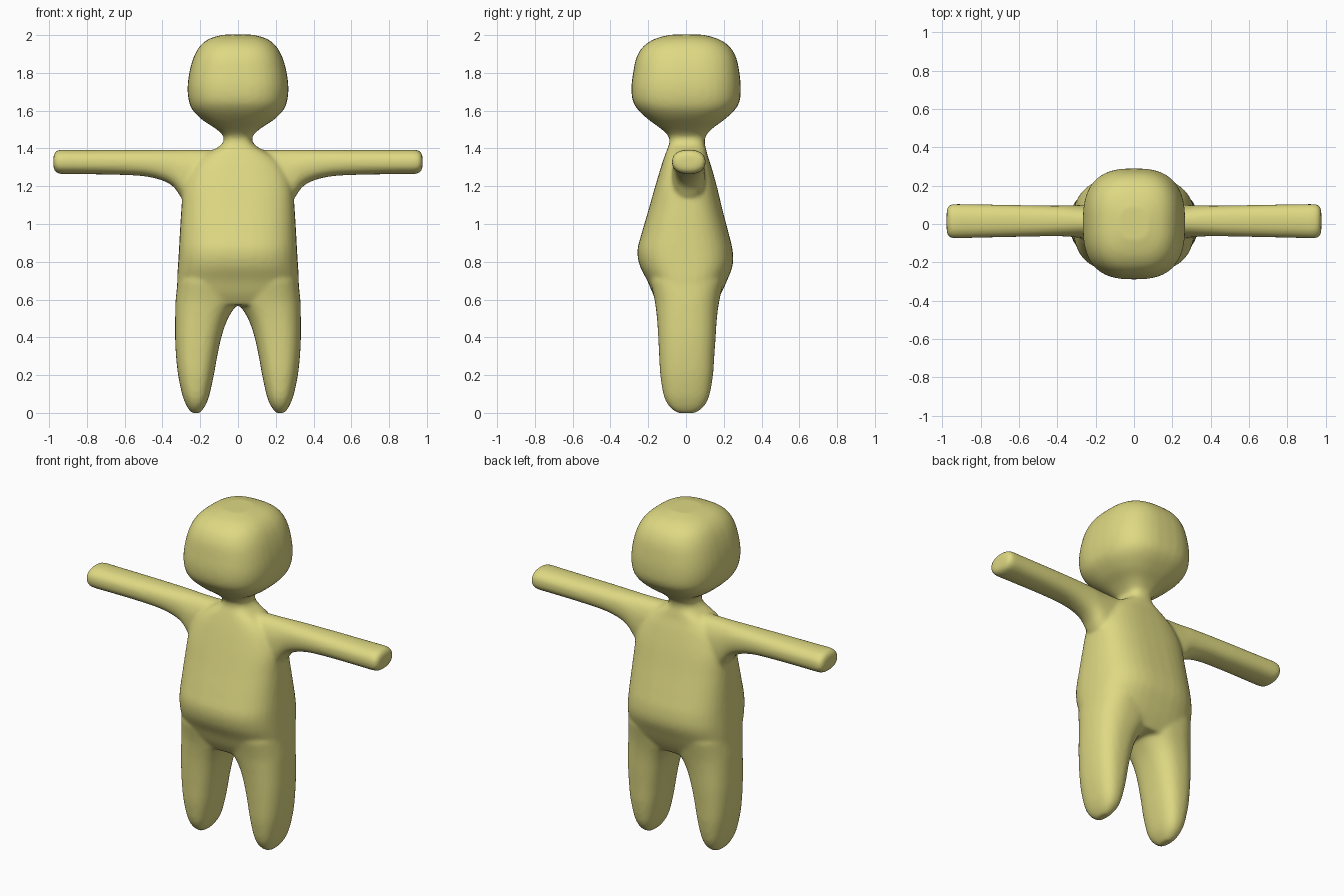
import bpy, bmesh, math
from mathutils import Vector

SEG = 40
bm = bmesh.new()


def resample(rows, steps=5):
    """Catmull-Rom curve through the section rows."""
    out = []
    for i in range(len(rows) - 1):
        p0, p1 = rows[max(i - 1, 0)], rows[i]
        p2, p3 = rows[i + 1], rows[min(i + 2, len(rows) - 1)]
        for k in range(steps):
            t = k / steps
            out.append([0.5 * (2 * b + (c - a) * t + (2 * a - 5 * b + 4 * c - d) * t * t
                               + (3 * b - a - 3 * c + d) * t ** 3)
                        for a, b, c, d in zip(p0, p1, p2, p3)])
    return out + [list(rows[-1])]


def loft(rows, place, power):
    """Closed skin over superellipse sections: (t, u_min, u_max, v_min, v_max)."""
    rings = []
    for t, u0, u1, v0, v1 in resample(rows):
        ring = []
        for k in range(SEG):
            a = 2 * math.pi * k / SEG
            c, s = math.cos(a), math.sin(a)
            u = (u0 + u1) / 2 + (u1 - u0) / 2 * math.copysign(abs(c) ** (2 / power), c)
            v = (v0 + v1) / 2 + (v1 - v0) / 2 * math.copysign(abs(s) ** (2 / power), s)
            ring.append(bm.verts.new(place(t, u, v)))
        rings.append(ring)
    for r, q in zip(rings, rings[1:]):
        for k in range(SEG):
            j = (k + 1) % SEG
            bm.faces.new((r[k], r[j], q[j], q[k]))
    bm.faces.new(rings[0][::-1])
    bm.faces.new(rings[-1])


# Torso, neck and head: z, half width, front y, back y
trunk = [
    (0.57, 0.28, -0.14, 0.15), (0.63, 0.317, -0.175, 0.185), (0.70, 0.322, -0.205, 0.217),
    (0.78, 0.318, -0.245, 0.247), (0.86, 0.313, -0.257, 0.247), (0.95, 0.308, -0.235, 0.226),
    (1.08, 0.300, -0.197, 0.192), (1.20, 0.288, -0.163, 0.163), (1.30, 0.245, -0.133, 0.135),
    (1.36, 0.185, -0.113, 0.115), (1.395, 0.125, -0.10, 0.107), (1.42, 0.088, -0.09, 0.10),
    (1.45, 0.074, -0.088, 0.10), (1.475, 0.085, -0.10, 0.11), (1.51, 0.125, -0.14, 0.145),
    (1.55, 0.187, -0.195, 0.20), (1.60, 0.238, -0.25, 0.255), (1.65, 0.260, -0.281, 0.284),
    (1.72, 0.267, -0.289, 0.290), (1.80, 0.258, -0.280, 0.283), (1.88, 0.236, -0.263, 0.266),
    (1.94, 0.203, -0.226, 0.230), (1.98, 0.153, -0.165, 0.170), (2.002, 0.08, -0.085, 0.09),
]
loft([(z, -w, w, f, b) for z, w, f, b in trunk], lambda t, u, v: Vector((u, v, t)), 2.7)

# Leg: z, inner x, outer x, front y, back y
leg = [
    (0.0, 0.200, 0.245, -0.045, 0.05), (0.02, 0.185, 0.262, -0.075, 0.08),
    (0.05, 0.167, 0.278, -0.100, 0.106), (0.10, 0.150, 0.296, -0.120, 0.126),
    (0.20, 0.128, 0.317, -0.136, 0.143), (0.30, 0.110, 0.328, -0.142, 0.150),
    (0.40, 0.088, 0.333, -0.147, 0.157), (0.48, 0.062, 0.333, -0.152, 0.162),
    (0.54, 0.030, 0.332, -0.158, 0.168), (0.60, -0.01, 0.330, -0.167, 0.178),
    (0.70, -0.02, 0.320, -0.190, 0.200),
]
# Arm: x, bottom z, top z, front y, back y
arm = [
    (0.12, 1.08, 1.392, -0.080, 0.100), (0.24, 1.08, 1.393, -0.075, 0.100),
    (0.30, 1.14, 1.393, -0.070, 0.098), (0.34, 1.195, 1.393, -0.066, 0.097),
    (0.40, 1.230, 1.393, -0.064, 0.096), (0.50, 1.253, 1.393, -0.065, 0.097),
    (0.65, 1.261, 1.393, -0.068, 0.100), (0.85, 1.264, 1.393, -0.073, 0.103),
    (0.94, 1.265, 1.393, -0.075, 0.104), (0.965, 1.275, 1.383, -0.067, 0.096),
    (0.977, 1.293, 1.365, -0.048, 0.077),
]
for side in (-1, 1):
    loft(leg, lambda t, u, v: Vector((side * u, v, t)), 2.5)
    loft(arm, lambda t, u, v: Vector((side * t, v, u)), 2.3)

bmesh.ops.recalc_face_normals(bm, faces=bm.faces)
mesh = bpy.data.meshes.new("figure_body")
bm.to_mesh(mesh)
bm.free()
for p in mesh.polygons:
    p.use_smooth = True
body = bpy.data.objects.new("figure_body", mesh)
bpy.context.collection.objects.link(body)

# One flat colour
skin = bpy.data.materials.new("soft_yellow")
skin.diffuse_color = (0.73, 0.69, 0.225, 1)
mesh.materials.append(skin)

# Fuse the parts into one skin and soften the joins
fuse = body.modifiers.new("fuse", 'REMESH')
fuse.mode = 'VOXEL'
fuse.voxel_size = 0.011
fuse.use_smooth_shade = True
soften = body.modifiers.new("soften", 'SMOOTH')
soften.factor = 0.5
soften.iterations = 8
